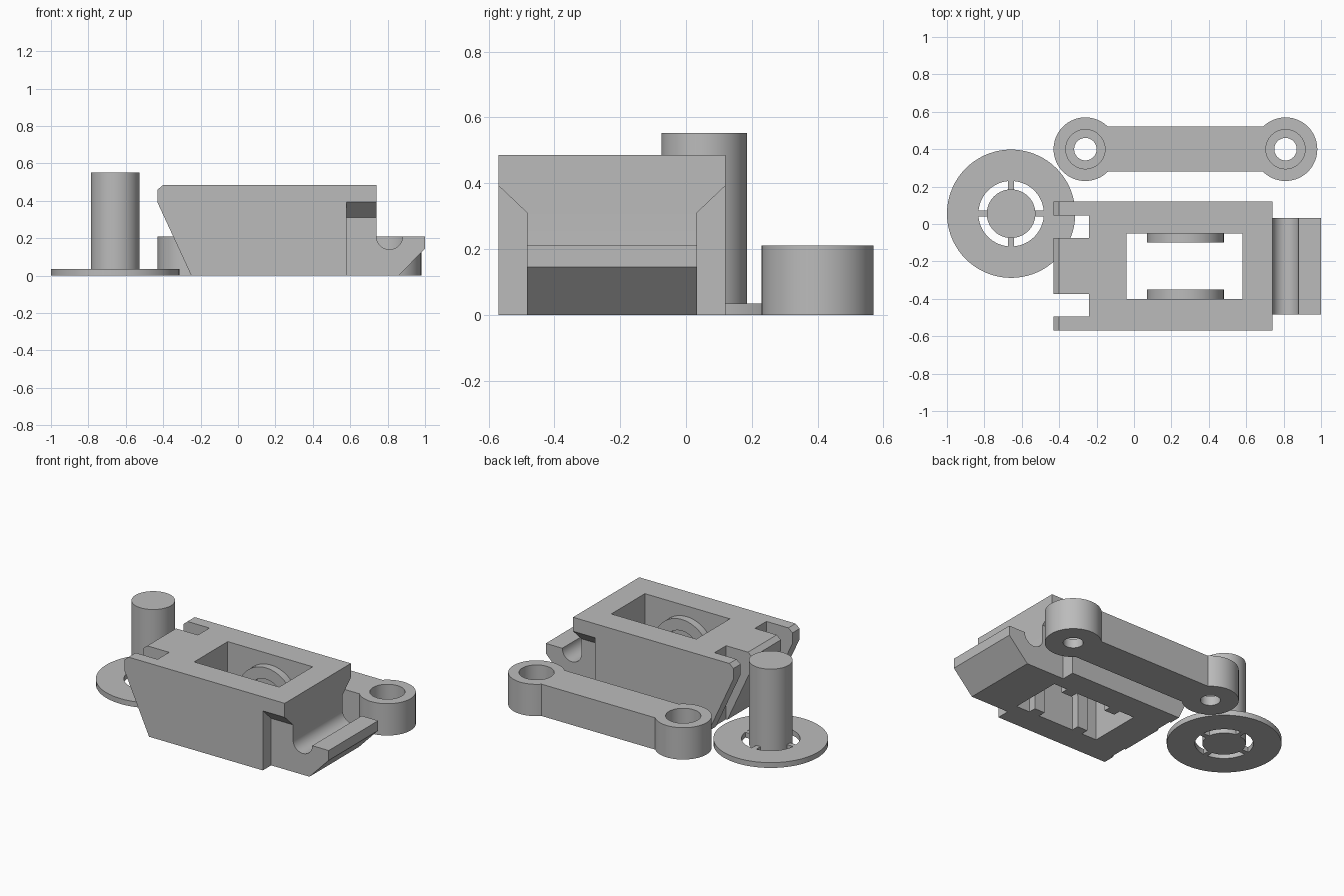
import bpy, bmesh
from math import pi, sin, cos, asin
from mathutils import Vector

cube = bpy.data.objects.get("Cube")
if cube:
    bpy.data.objects.remove(cube, do_unlink=True)

grey = bpy.data.materials.new("plain grey")
grey.use_nodes = True
grey.diffuse_color = (0.5, 0.5, 0.5, 1)
grey.node_tree.nodes["Principled BSDF"].inputs["Base Color"].default_value = (0.5, 0.5, 0.5, 1)


def arc(cx, cy, r, start, end, n=32):
    """Points along a circular arc."""
    steps = [start + (end - start) * i / n for i in range(n + 1)]
    return [(cx + r * cos(t), cy + r * sin(t)) for t in steps]


def prism(name, outline, axis, low, high):
    """Extrude a 2D outline along one axis from low to high."""
    place = {"X": lambda a, b: (low, a, b),
             "Y": lambda a, b: (a, low, b),
             "Z": lambda a, b: (a, b, low)}[axis]
    shift = Vector([(high - low) * (axis == c) for c in "XYZ"])
    bm = bmesh.new()
    face = bm.faces.new([bm.verts.new(place(a, b)) for a, b in outline])
    new = bmesh.ops.extrude_face_region(bm, geom=[face])["geom"]
    bmesh.ops.translate(bm, vec=shift, verts=[v for v in new if isinstance(v, bmesh.types.BMVert)])
    bmesh.ops.recalc_face_normals(bm, faces=bm.faces)
    mesh = bpy.data.meshes.new(name)
    bm.to_mesh(mesh)
    bm.free()
    mesh.materials.append(grey)
    obj = bpy.data.objects.new(name, mesh)
    bpy.context.scene.collection.objects.link(obj)
    return obj


def block(name, x0, x1, y0, y1, z0, z1):
    return prism(name, [(x0, y0), (x1, y0), (x1, y1), (x0, y1)], "Z", z0, z1)


def cylinder(name, x, y, r, z0, z1):
    return prism(name, arc(x, y, r, 0, 2 * pi, 72)[:-1], "Z", z0, z1)


def cut(obj, *cutters):
    """Subtract the cutters, bake the result and remove them."""
    for cutter in cutters:
        mod = obj.modifiers.new("cut", "BOOLEAN")
        mod.operation, mod.solver, mod.object = "DIFFERENCE", "EXACT", cutter
    graph = bpy.context.evaluated_depsgraph_get()
    mesh = bpy.data.meshes.new_from_object(obj.evaluated_get(graph))
    obj.modifiers.clear()
    obj.data = mesh
    for cutter in cutters:
        bpy.data.objects.remove(cutter, do_unlink=True)


# Housing with hooked front tongue, sloped rear and half-round groove
MID = -0.225
HALF = 0.345
profile = [(-0.25, 0), (0.86, 0), (1.0, 0.145), (1.0, 0.21)]
profile += arc(0.81, 0.21, 0.07, 0, -pi, 24)
profile += [(0.74, 0.485), (-0.40, 0.485), (-0.43, 0.46), (-0.43, 0.39)]
housing = prism("housing", profile, "Y", MID - HALF, MID + HALF)

cutters = [block("pocket_cutter", -0.04, 0.58, MID - 0.175, MID + 0.175, -0.1, 0.6)]
for s in (-1, 1):
    # Rear slot
    a, b = sorted((MID + s * 0.15, MID + s * 0.27))
    cutters.append(block("slot_cutter", -0.6, -0.24, a, b, -0.1, 0.6))
    # Side relief with a sloped shoulder
    relief = [(0.258, -0.1), (0.258, 0.31), (0.358, 0.405), (0.5, 0.405), (0.5, -0.1)]
    cutters.append(prism("relief_cutter", [(MID + s * d, z) for d, z in relief], "X", 0.58, 1.2))
cut(housing, *cutters)

# Arched pin seats on the pocket walls, open at the bottom
seat = [(0.48, 0)] + arc(0.275, 0.21, 0.205, 0, pi) + [(0.07, 0), (0.145, 0)]
seat += arc(0.275, 0.21, 0.13, pi, 0) + [(0.405, 0)]
prism("right_pin_seat", seat, "Y", MID - 0.175, MID - 0.125)
prism("left_pin_seat", seat, "Y", MID + 0.125, MID + 0.175)

# Link bar with round ends and stepped holes
LINK_Y = 0.40
ENDS = (-0.26, 0.81)
neck = pi - asin(0.12 / 0.17)
outline = arc(ENDS[1], LINK_Y, 0.17, -neck, neck, 56)
outline += arc(ENDS[0], LINK_Y, 0.17, pi - neck, pi + neck, 56)
link = prism("link_bar", outline, "Z", 0, 0.21)
for x in ENDS:
    cut(link, cylinder("recess_cutter", x, LINK_Y, 0.105, 0.06, 0.3))
    cut(link, cylinder("hole_cutter", x, LINK_Y, 0.06, -0.1, 0.3))

# Pin standing in a flat ring, held by four small tabs
PX, PY = -0.657, 0.055
ring = cylinder("base_ring", PX, PY, 0.343, 0, 0.035)
cut(ring, cylinder("ring_cutter", PX, PY, 0.175, -0.1, 0.1))
pin = cylinder("pin", PX, PY, 0.13, 0, 0.552)
for i in range(4):
    dx, dy = round(cos(i * pi / 2)), round(sin(i * pi / 2))
    cx, cy = PX + dx * 0.152, PY + dy * 0.152
    hx, hy = (0.028, 0.016) if dx else (0.016, 0.028)
    block("ring_tab", cx - hx, cx + hx, cy - hy, cy + hy, 0, 0.0345)

# Smooth the round walls, keep edges sharp
for obj in bpy.context.scene.objects:
    obj.select_set(obj.type == "MESH")
bpy.context.view_layer.objects.active = housing
bpy.ops.object.shade_smooth_by_angle(angle=pi / 6)
